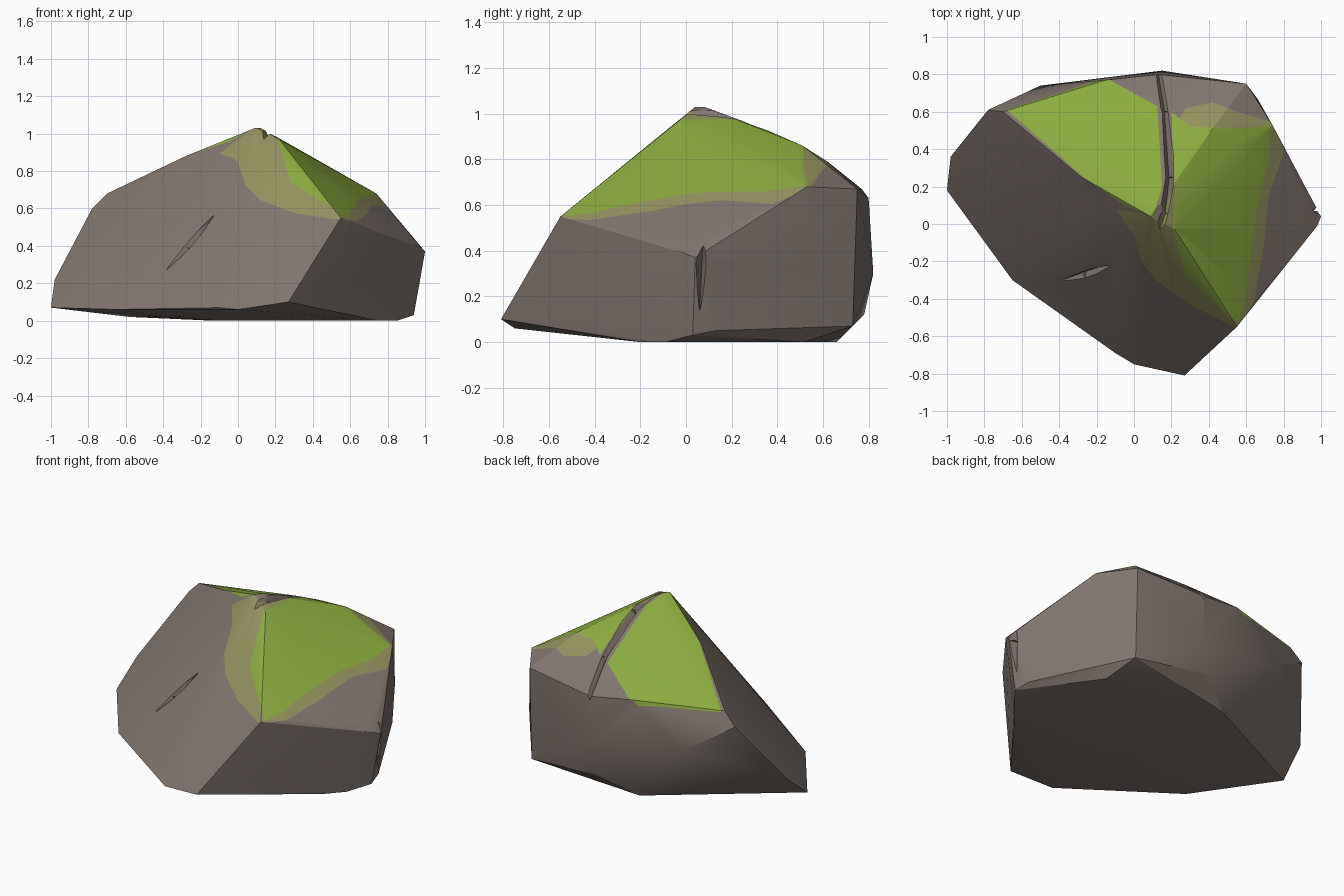
import bpy, bmesh
from mathutils import Vector as V

if "Cube" in bpy.data.objects:
    bpy.data.objects.remove(bpy.data.objects["Cube"])


def material(name, rgb):
    m = bpy.data.materials.new(name)
    m.diffuse_color = (*rgb, 1)
    m.use_nodes = True
    m.node_tree.nodes["Principled BSDF"].inputs["Base Color"].default_value = m.diffuse_color
    return m


def hull_object(name, points):
    bm = bmesh.new()
    for p in points:
        bm.verts.new(p)
    bmesh.ops.convex_hull(bm, input=bm.verts[:])
    loose = [v for v in bm.verts if not v.link_faces]
    bmesh.ops.delete(bm, geom=loose, context='VERTS')
    bmesh.ops.recalc_face_normals(bm, faces=bm.faces[:])
    me = bpy.data.meshes.new(name)
    bm.to_mesh(me)
    bm.free()
    ob = bpy.data.objects.new(name, me)
    bpy.context.collection.objects.link(ob)
    return ob


# Boulder body: corners of the faceted stone
corners_top = [
    (.09, .04, 1.03), (.12, .08, 1.03), (.22, -.03, .97), (.23, .2, .97),
    (.2, .35, .93), (-.28, .25, .88), (.42, .51, .86), (.15, .62, .79),
    (-.7, .6, .68), (-.78, .61, .6), (-.15, .77, .67), (.13, .8, .63),
    (.6, .75, .67), (.74, .53, .68), (.55, -.55, .55), (.65, -.41, .53),
    (.98, -.01, .39), (1, .04, .37)]
corners_low = [
    (-1, .18, .07), (-.98, .36, .22), (-.5, .74, .42), (-.65, -.3, .06),
    (-.1, -.69, .07), (0, -.75, .06), (.27, -.81, .1), (.15, .82, .3),
    (.66, .67, .35), (.6, .73, .07), (.1, .78, .12), (.94, .03, .03),
    (.92, .13, .05), (-.58, .29, .02), (-.13, .66, 0), (.65, .52, 0),
    (.85, -.09, 0), (.75, -.2, 0), (-.1, -.2, 0), (-.4, -.1, .02)]
rock = hull_object("mossy_boulder", corners_top + corners_low)


# Cracks: V-shaped wedges cut along a path, tapering to open ends
def crack(path, out, width, depth, taper=(1, 1)):
    out = V(out).normalized()
    n = len(path) - 1
    for i in range(n):
        a, b = V(path[i]), V(path[i + 1])
        side = out.cross(b - a).normalized() * width
        pts = []
        for p, k in ((a, taper[0] if i == 0 else 1), (b, taper[1] if i == n - 1 else 1)):
            pts += [p - out * depth * k,
                    p + out * depth + side * k, p + out * depth - side * k]
        cutter = hull_object("crack_cutter", pts)
        cutter.hide_render = True
        mod = rock.modifiers.new("crack", 'BOOLEAN')
        mod.operation = 'DIFFERENCE'
        mod.solver = 'EXACT'
        mod.object = cutter
        bpy.context.view_layer.objects.active = rock
        bpy.ops.object.modifier_apply(modifier=mod.name)
        bpy.data.objects.remove(cutter)


crack([(.13, -.06, .99), (.17, .06, 1.0), (.19, .25, .955), (.165, .6, .8)],
      (.1, .2, 1), .03, .025)
crack([(.165, .6, .8), (.13, .82, .62)], (0, .5, 1), .03, .025)
crack([(-.38, -.3, .27), (-.27, -.27, .39), (-.12, -.21, .55)],
      (-.5, -.65, .55), .035, .025, (.1, .1))
crack([(1, .075, .42), (.97, .07, .34), (.94, .06, .14)], (1, 0, 0), .035, .05, (1, .05))

# Moss: outlines in plan, cut into the upward faces
fringe = [(-.1, .08), (0, -.06), (.04, -.2), (.12, -.3), (.3, -.43), (.55, -.56),
          (.64, -.42), (.69, -.15), (.72, .15), (.8, .38), (.75, .54), (.55, .6),
          (.42, .65), (.28, .62), (.2, .5), (.21, .2), (.14, .02), (.08, .05)]
moss_right = [(.21, -.03), (.22, .2), (.2, .6), (.3, .52), (.6, .51), (.73, .53),
              (.72, .35), (.66, .1), (.62, -.2), (.6, -.4), (.56, -.53),
              (.42, -.41), (.28, -.28)]
moss_left = [(-.68, .61), (-.15, .78), (.125, .63), (.15, .2), (.1, .04), (-.05, .1), (-.27, .25)]


def inside(p, poly):
    hit = False
    for (ax, ay), (bx, by) in zip(poly, poly[1:] + poly[:1]):
        if (ay > p.y) != (by > p.y) and p.x < (bx - ax) * (p.y - ay) / (by - ay) + ax:
            hit = not hit
    return hit


for m in (material("brown_stone", (.225, .182, .158)),
          material("thin_moss", (.30, .29, .115)),
          material("green_moss", (.26, .41, .05))):
    rock.data.materials.append(m)

bm = bmesh.new()
bm.from_mesh(rock.data)
for poly in (fringe, moss_right, moss_left):
    for a, b in zip(poly, poly[1:] + poly[:1]):
        a, b = V((*a, 0)), V((*b, 0))
        # cut only upward faces near this stretch of outline
        lo = [min(a[i], b[i]) - .01 for i in (0, 1)]
        hi = [max(a[i], b[i]) + .01 for i in (0, 1)]
        faces = [f for f in bm.faces if f.normal.z > .1
                 and max(v.co.z for v in f.verts) > .45
                 and all(max(v.co[i] for v in f.verts) > lo[i]
                         and min(v.co[i] for v in f.verts) < hi[i] for i in (0, 1))]
        geom = set(faces)
        for f in faces:
            geom.update(f.edges)
            geom.update(f.verts)
        d = b - a
        bmesh.ops.bisect_plane(bm, geom=list(geom), dist=1e-5, plane_co=a,
                               plane_no=(d.y, -d.x, 0))
bm.normal_update()
for f in bm.faces:
    c = f.calc_center_median()
    f.material_index = 0
    if f.normal.z > .2 and c.z > .45:
        if inside(c, moss_right) or inside(c, moss_left):
            f.material_index = 2
        elif inside(c, fringe):
            f.material_index = 1
bm.to_mesh(rock.data)
bm.free()

# Soft shading across shallow facets
bpy.context.view_layer.objects.active = rock
rock.select_set(True)
bpy.ops.object.shade_smooth_by_angle(angle=.4)
